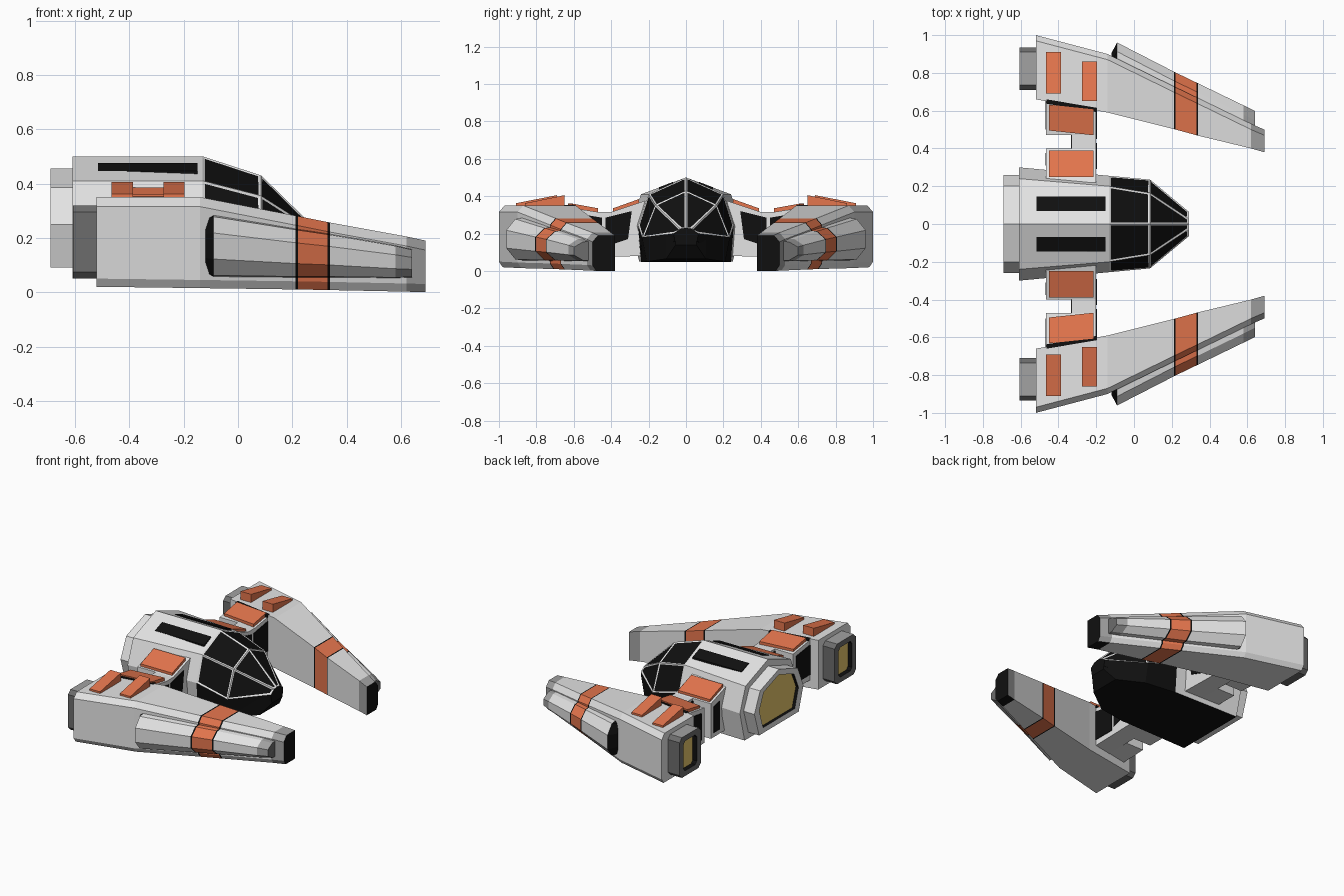
import bpy, bmesh

if "Cube" in bpy.data.objects:
    bpy.data.objects.remove(bpy.data.objects["Cube"])


def material(name, r, g, b):
    m = bpy.data.materials.new(name)
    m.diffuse_color = (r, g, b, 1)
    m.use_nodes = True
    m.node_tree.nodes["Principled BSDF"].inputs["Base Color"].default_value = m.diffuse_color
    return m


MATS = [material("light_grey", 0.78, 0.78, 0.78),
        material("black", 0.005, 0.005, 0.005),
        material("orange", 0.78, 0.18, 0.075),
        material("dark_grey", 0.15, 0.15, 0.15),
        material("engine_gold", 0.80, 0.58, 0.15),
        material("mid_grey", 0.36, 0.36, 0.36)]
GREY, BLACK, ORANGE, DARK, GOLD, MID = range(6)


def loft(name, stations, rule=GREY, mirror=True, caps=(None, None), windows=None):
    """Skin (y, z) outlines placed at x stations; rule(i, j) or a number gives the colour."""
    pick = rule if callable(rule) else lambda i, j: rule
    bm = bmesh.new()
    rings = [[bm.verts.new((x, y, z)) for y, z in pts] for x, pts in stations]
    n = len(rings[0])
    glass = []
    for i in range(len(rings) - 1):
        for j in range(n):
            k = (j + 1) % n
            f = bm.faces.new((rings[i][j], rings[i][k], rings[i + 1][k], rings[i + 1][j]))
            f.material_index = pick(i, j)
            if windows and windows(i, j):
                glass.append(f)
    for ring, i, cap in ((rings[0], 0, caps[0]), (rings[-1], len(rings) - 2, caps[1])):
        bm.faces.new(ring).material_index = pick(i, 0) if cap is None else cap
    bmesh.ops.recalc_face_normals(bm, faces=bm.faces)
    if glass:
        bmesh.ops.inset_individual(bm, faces=glass, thickness=0.0135, depth=-0.003)
        for f in glass:
            f.material_index = BLACK
    me = bpy.data.meshes.new(name)
    bm.to_mesh(me)
    bm.free()
    for m in MATS:
        me.materials.append(m)
    ob = bpy.data.objects.new(name, me)
    bpy.context.collection.objects.link(ob)
    if mirror:
        mod = ob.modifiers.new("mirror", 'MIRROR')
        mod.use_axis = (False, True, False)
        mod.use_mirror_merge = False
    return ob


def prism(name, x0, x1, pts, colour=GREY, skew=0, **kw):
    return loft(name, [(x0, pts), (x1, [(y + skew, z) for y, z in pts])], colour, **kw)


def whole(pts):
    """Complete a half outline that starts on the centre line."""
    return pts + [(-y, z) for y, z in reversed(pts[1:])]


def between(a, b, x):
    """Interpolate a station row at x."""
    t = (x - a[0]) / (b[0] - a[0])
    return tuple(p + (q - p) * t for p, q in zip(a, b))


# Fuselage: ridge, shoulder, waist and keel edges, with glazed canopy
hull = [(-0.61, whole([(0, .50), (.24, .41), (.30, .25), (.25, .05)])),
        (-0.13, whole([(0, .50), (.20, .41), (.255, .24), (.24, .05)])),
        (0.085, whole([(0, .43), (.165, .355), (.235, .18), (.21, .055)])),
        (0.29, whole([(0, .23), (.03, .225), (.065, .20), (.06, .16)]))]
loft("fuselage", hull,
     lambda i, j: BLACK if j == 3 or (i > 0 and j in (2, 4)) else GREY,
     mirror=False, caps=(GREY, BLACK),
     windows=lambda i, j: i > 0 and j in (0, 1, 5, 6))

# Black chin under the canopy
loft("chin", [(-0.12, whole([(0, .24), (.25, .235), (.24, .048)])),
              (0.085, whole([(0, .2), (.234, .178), (.21, .05)])),
              (0.235, whole([(0, .2), (.108, .19), (.105, .065)])),
              (0.29, whole([(0, .2), (.062, .195), (.055, .14)]))], BLACK, mirror=False)

# Roof slots lying on the sloped roof
prism("roof_slot", -0.515, -0.15,
      [(.07, .460), (.07, .476), (.145, .447), (.145, .435)], BLACK)

# Engines: a collar with a recessed glowing plate
rear = whole([(0, .455), (.20, .385), (.26, .25), (.21, .09)])


def engine(name, x_root, x_end, depth, outline, centre, scale, rule, mirror):
    (cy, cz), (sy, sz) = centre, scale
    hole = [(cy + (y - cy) * sy, cz + (z - cz) * sz) for y, z in outline]
    loft(name, [(x_root, outline), (x_end, outline), (x_end, hole), (x_end + depth, hole)],
         rule, mirror=mirror, caps=(GREY, GOLD))


def chamfered(y0, y1, z0, z1, c):
    return [(y0 + c, z1), (y1 - c, z1), (y1, z1 - c), (y1, z0 + c),
            (y1 - c, z0), (y0 + c, z0), (y0, z0 + c), (y0, z1 - c)]


engine("main_engine", -0.61, -0.69, 0.02, rear, (0, .27), (.80, .80),
       lambda i, j: BLACK if i == 2 else GREY, False)
engine("nacelle_engine", -0.52, -0.607, 0.03, chamfered(.71, .935, .05, .32, .025),
       (.8225, .185), (.62, .74),
       lambda i, j: BLACK if i == 2 else MID if i == 0 and j == 0 else DARK, True)

# Side nacelles: x, inner y, outer y, bottom z, top z; orange band with black seams
body = [(-0.52, .66, 1.0, .02, .35), (-0.14, .59, .90, .015, .35),
        (0.22, .50, .724, .01, .28), (0.33, .47, .671, .008, .258),
        (0.62, .40, .53, .002, .205), (0.69, .38, .50, 0, .19)]
body.insert(2, between(body[1], body[2], 0.212))
body.insert(5, between(body[4], body[5], 0.338))
BAND = {2: BLACK, 3: ORANGE, 4: BLACK}
loft("nacelle", [(x, [(a, d), (b - .03, d), (b, d - .035), (b, c + .03), (b - .02, c), (a, c)])
                 for x, a, b, c, d in body],
     lambda i, j: {**BAND, 6: BLACK if j == 4 else MID}.get(i, GREY), caps=(GREY, BLACK))

# Faceted pod on the outer flank: x, flank y, centre z, half height
pod = [(-0.12, .825, .17, .11), (-0.09, .883, .17, .12), (0.22, .724, .143, .095),
       (0.33, .671, .135, .086), (0.58, .55, .112, .064), (0.64, .52, .106, .055)]
pod.insert(2, between(pod[1], pod[2], 0.212))
pod.insert(5, between(pod[4], pod[5], 0.338))
loft("flank_pod", [(x, [(y - .06, z + h), (y + .03, z + h * .9), (y + .078, z + h * .4),
                        (y + .078, z - h * .4), (y + .03, z - h * .9), (y - .06, z - h)])
                   for x, y, z, h in pod],
     lambda i, j: {**BAND, 0: BLACK, 6: MID}.get(i, GREY), caps=(BLACK, DARK))

# Wedge blocks on the nacelle tops
for x, y0, y1 in ((-0.465, .69, .91), (-0.275, .65, .86)):
    prism("nacelle_block", x, x + .078,
          [(y0, .34), (y0, .405), (y1, .362), (y1, .345)], ORANGE)

# Pylons: front bridge and two legs leaving a notch between them
prism("pylon_bridge", -0.33, -0.20,
      [(.22, .375), (.40, .315), (.47, .315), (.66, .345), (.66, .07), (.24, .08)])
prism("pylon_inner_leg", -0.465, -0.33, [(.22, .375), (.40, .315), (.40, .08), (.22, .08)])
prism("pylon_outer_leg", -0.465, -0.33, [(.47, .315), (.68, .345), (.68, .07), (.47, .08)])
prism("pylon_inner_plate", -0.45, -0.215,
      [(.25, .36), (.25, .385), (.39, .335), (.39, .312)], ORANGE)
prism("pylon_outer_plate", -0.45, -0.215,
      [(.495, .312), (.495, .335), (.632, .36), (.632, .335)], ORANGE, skew=-.025)

# Black seam where the pylon meets the nacelle
prism("pylon_seam", -0.463, -0.197,
      [(.637, .335), (.637, .352), (.66, .353), (.66, .335)], BLACK, skew=-.045)

# Black recess panels on the front and rear of the pylons
prism("pylon_front_panel", -0.20, -0.196,
      [(.29, .32), (.43, .285), (.43, .13), (.31, .17)], BLACK)
prism("pylon_outer_panel", -0.20, -0.196,
      [(.45, .285), (.60, .31), (.60, .11), (.45, .11)], BLACK)
prism("pylon_notch_panel", -0.334, -0.33,
      [(.40, .30), (.47, .30), (.47, .09), (.40, .09)], BLACK)
prism("pylon_rear_panel", -0.469, -0.465,
      [(.31, .30), (.375, .285), (.375, .11), (.31, .11)], BLACK)
prism("pylon_rear_outer_panel", -0.469, -0.465,
      [(.50, .29), (.65, .31), (.65, .11), (.50, .11)], BLACK)
